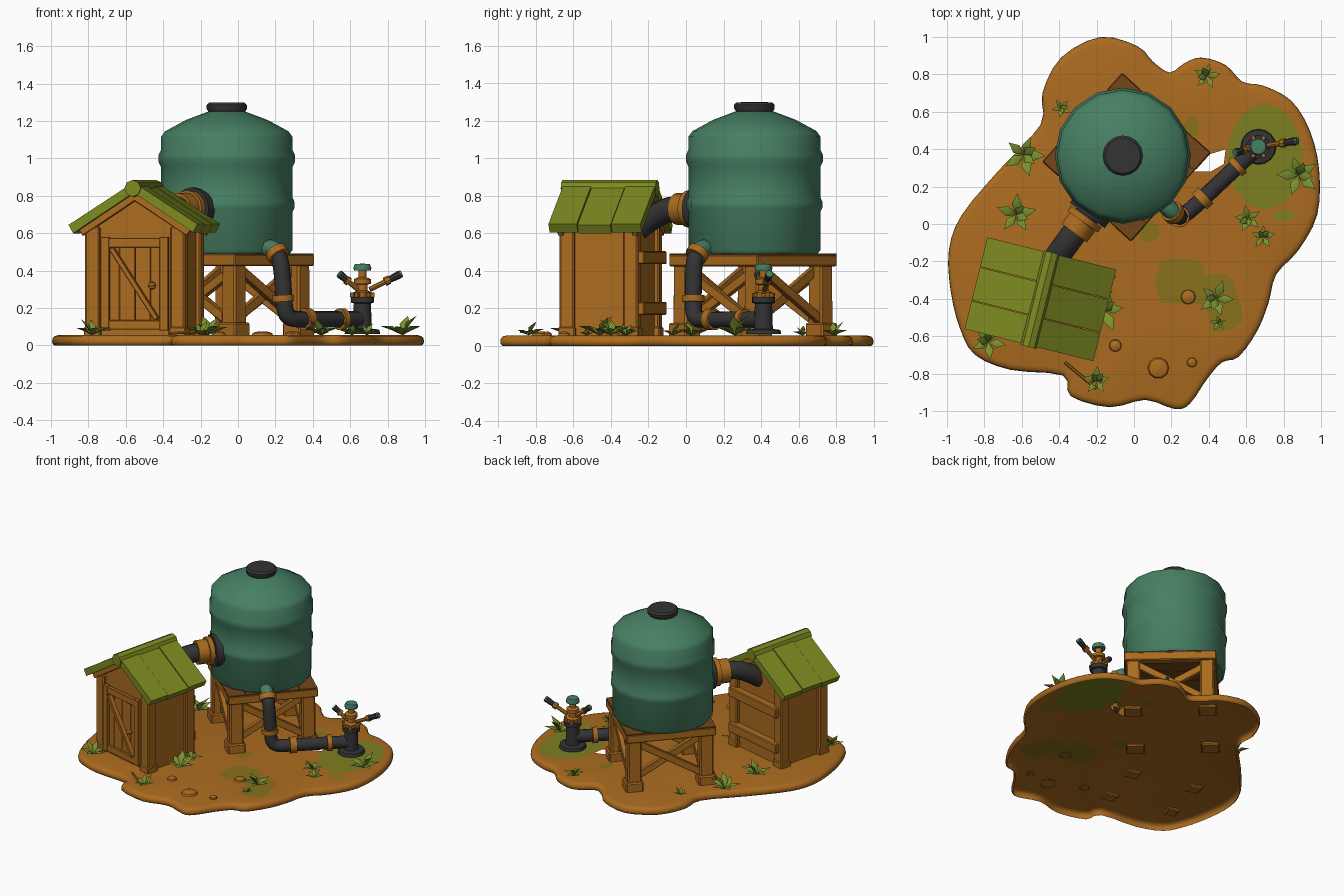
import bpy, bmesh, math, random
from mathutils import Vector, Matrix

random.seed(4)
cube = bpy.data.objects.get("Cube")
if cube:
    bpy.data.objects.remove(cube)


def material(name, *rgb):
    m = bpy.data.materials.new(name)
    m.use_nodes = True
    m.diffuse_color = (*rgb, 1)
    m.node_tree.nodes["Principled BSDF"].inputs["Base Color"].default_value = (*rgb, 1)
    return m


WOOD = material("wood_brown", .41, .148, .014)
DECK = material("deck_dark_brown", .17, .062, .01)
GREEN = material("roof_green", .205, .255, .015)
LEAF = material("leaf_green", .19, .29, .03)
MOSS = material("mound_green", .2, .215, .014)
OLIVE = material("moss_olive", .25, .165, .012)
TEAL = material("tank_teal", .062, .215, .125)
DARK = material("rubber_grey", .034, .034, .036)
HERE = Matrix()
G = .055  # ground level


def finish(name, bm, mat, frame=HERE, angle=35, recalc=True):
    if recalc:
        bmesh.ops.recalc_face_normals(bm, faces=bm.faces)
    for f in bm.faces:
        f.smooth = True
    for e in bm.edges:
        e.smooth = len(e.link_faces) == 2 and e.calc_face_angle(0) < math.radians(angle)
    me = bpy.data.meshes.new(name)
    bm.to_mesh(me)
    bm.free()
    me.materials.append(mat)
    me.transform(frame)
    ob = bpy.data.objects.new(name, me)
    bpy.context.collection.objects.link(ob)


def box(name, size, center, mat, frame=HERE, taper=1):
    bm = bmesh.new()
    bmesh.ops.create_cube(bm, size=1)
    for v in bm.verts:
        s = taper if v.co.z > 0 else 1
        v.co = Vector((v.co.x * size[0] * s, v.co.y * size[1] * s, v.co.z * size[2])) + Vector(center)
    bmesh.ops.bevel(bm, geom=bm.edges[:], offset=min(size) * .1, segments=1, affect='EDGES')
    finish(name, bm, mat, frame, 20)


def aim(a, b):
    d = Vector(b) - Vector(a)
    return Matrix.Translation(a) @ d.to_track_quat('Z', 'Y').to_matrix().to_4x4(), d.length


def beam(name, a, b, w, t, mat, frame=HERE):
    m, n = aim(a, b)
    box(name, (w, t, n), (0, 0, n / 2), mat, frame @ m)


def prism(name, profile, y0, y1, mat, frame=HERE):
    bm = bmesh.new()
    f = bm.faces.new([bm.verts.new((x, y0, z)) for x, z in profile])
    r = bmesh.ops.extrude_face_region(bm, geom=[f])
    bmesh.ops.translate(bm, vec=(0, y1 - y0, 0), verts=[v for v in r["geom"] if isinstance(v, bmesh.types.BMVert)])
    finish(name, bm, mat, frame, 20)


def lathe(name, profile, mat, frame=HERE, sides=16, angle=35):
    bm = bmesh.new()
    vs = [bm.verts.new((r, 0, z)) for r, z in profile]
    es = [bm.edges.new(p) for p in zip(vs, vs[1:])]
    bmesh.ops.spin(bm, geom=vs + es, axis=(0, 0, 1), cent=(0, 0, 0), steps=sides, angle=math.tau)
    bmesh.ops.remove_doubles(bm, verts=bm.verts, dist=.0005)
    finish(name, bm, mat, frame, angle)


def rod(name, a, b, r, mat, sides=14, r2=None):
    m, n = aim(a, b)
    lathe(name, [(0, 0), (r, 0), (r2 or r, n), (0, n)], mat, m, sides)


def smooth_path(pts, closed, n=4):
    pts, out, c = [Vector(p) for p in pts], [], len(pts)
    for i in range(c if closed else c - 1):
        q = [pts[(i + k) % c] if closed else pts[max(0, min(c - 1, i + k))] for k in (-1, 0, 1, 2)]
        for s in range(n):
            t = s / n
            out.append(q[1] + t / 2 * (q[2] - q[0] + t * (2 * q[0] - 5 * q[1] + 4 * q[2] - q[3]
                       + t * (3 * (q[1] - q[2]) + q[3] - q[0]))))
    return out if closed else out + [pts[-1]]


def pipe(name, pts, r, mat):
    cu = bpy.data.curves.new(name, 'CURVE')
    cu.dimensions, cu.bevel_depth, cu.bevel_resolution, cu.use_fill_caps = '3D', r, 2, True
    path = smooth_path(pts, False)
    sp = cu.splines.new('POLY')
    sp.points.add(len(path) - 1)
    for p, co in zip(sp.points, path):
        p.co = (*co, 1)
    tmp = bpy.data.objects.new(name, cu)
    bm = bmesh.new()
    bm.from_mesh(tmp.to_mesh())
    bpy.data.objects.remove(tmp)
    finish(name, bm, mat, angle=50)


# Ground: open shell with rounded rim, a gap and inset moss patches
outline = smooth_path([
    (-.18, 1), (.02, .95), (.1, .87), (.19, .81), (.27, .86), (.36, .89), (.49, .85), (.58, .76), (.69, .74),
    (.84, .66), (.94, .5), (.99, .29), (.98, .05), (.88, -.14), (.76, -.27), (.72, -.42), (.66, -.57), (.56, -.71),
    (.47, -.74), (.39, -.83), (.3, -.96), (.22, -.99), (.06, -.94), (-.13, -.98), (-.34, -.92), (-.38, -.81),
    (-.66, -.78), (-.85, -.7), (-.93, -.56), (-.98, -.36), (-.99, -.14), (-.92, .05), (-.72, .29), (-.5, .53),
    (-.49, .7), (-.39, .89)], True, 3)
gap = [(.27, .28), (.36, .36), (.46, .39), (.49, .4), (.48, .32), (.41, .28)]
moss = smooth_path([(.14, -.2), (.35, -.2), (.38, -.27), (.5, -.27), (.55, -.37), (.58, -.53), (.42, -.58),
                    (.38, -.43), (.14, -.42)], True, 2)


def ellipse(x, y, rx, ry, n):
    return [(x + rx * math.cos(math.tau * i / n), y + ry * math.sin(math.tau * i / n)) for i in range(n)]


def loop(bm, pts, z):
    vs = [bm.verts.new((p[0], p[1], z)) for p in pts]
    return vs, [bm.edges.new((vs[i - 1], vs[i])) for i in range(len(vs))]


patches = [("moss_patch", moss, OLIVE, 0), ("stand_moss", ellipse(.08, -.04, .06, .06, 10), OLIVE, 0),
           ("rear_moss", ellipse(.31, .52, .04, .06, 10), OLIVE, 0),
           ("mound_edge_moss", ellipse(.8, .045, .06, .03, 10), MOSS, 0),
           ("grass_mound", ellipse(.7, .36, .2, .28, 28), MOSS, .02)]
count = len(outline)
inward = []
for i in range(count):
    t = (outline[(i + 1) % count] - outline[i - 1]).normalized()
    inward.append(Vector((t.y, -t.x)))
bm = bmesh.new()
rings = [loop(bm, [p + n * d for p, n in zip(outline, inward)], z)
         for d, z in ((.014, 0), (.003, .008), (0, .022), (.003, .038), (.014, .05), (.034, G))]
for (lo, _), (hi, _) in zip(rings, rings[1:]):
    for i in range(count):
        bm.faces.new((lo[i], lo[i - 1], hi[i - 1], hi[i]))
edges = rings[-1][1] + [e for pts in [gap] + [p[1] for p in patches] for e in loop(bm, pts, G)[1]]
bmesh.ops.triangle_fill(bm, edges=edges, use_beauty=True, normal=(0, 0, 1))
finish("ground", bm, WOOD, angle=60)
for name, pts, mat, rise in patches:
    bm = bmesh.new()
    face = bm.faces.new(loop(bm, pts, G)[0])
    if rise:
        bmesh.ops.inset_individual(bm, faces=[face], thickness=.05, depth=rise)
    finish(name, bm, mat, recalc=False)

# Pebbles
for x, y, r in ((.13, -.77, .06), (-.1, -.65, .035), (.31, -.74, .028), (.29, -.39, .042)):
    lathe("pebble", [(r, -.005), (r * .85, .012), (r * .4, .02), (0, .021)], WOOD, Matrix.Translation((x, y, G)), 10)
rod("twig", (-.37, -.74, .065), (-.2, -.88, .075), .008, WOOD, 6)

# Leafy plants
for x, y, s in ((.39, .79, .07), (-.39, .62, .05), (-.59, .37, .1), (-.63, .05, .1), (.88, .26, .1), (.61, .03, .07),
                (.69, -.07, .06), (.44, -.4, .09), (.45, -.53, .04), (-.78, -.63, .08), (-.16, -.46, .1),
                (-.17, -.32, .07), (-.2, -.84, .07)):
    bm = bmesh.new()
    turn = random.random() * 6
    for i in range(7):
        steep = 1.05 if i > 4 else .5
        length = s * random.uniform(.95, 1.2)
        m = Matrix.Rotation(turn + i * math.tau / 5 + (.6 if i > 4 else 0), 4, 'Z') @ Matrix.Rotation(-steep, 4, 'Y')
        base, mid, tip, left, right, under = [bm.verts.new(m @ (Vector(c) * length)) for c in (
            (0, 0, 0), (.6, 0, .15), (1.1, 0, -.12), (.58, .25, .06), (.58, -.25, .06), (.55, 0, -.04))]
        for a, b in ((left, mid), (mid, right), (right, under), (under, left)):
            bm.faces.new((base, a, b))
            bm.faces.new((tip, b, a))
    finish("plant", bm, LEAF, Matrix.Translation((x, y, G)), 45)

# Tank stand
stand = Matrix.Translation((-.04, .357, 0)) @ Matrix.Rotation(math.radians(48), 4, 'Z')
for i in range(5):
    box("deck_plank", (.124, .63, .014), (-.254 + i * .127, 0, .485), DECK, stand)
for k in range(4):
    side = stand @ Matrix.Rotation(k * math.pi / 2, 4, 'Z')
    box("deck_beam", (.636, .06, .062), (0, -.288, .455), WOOD, side)
    box("stand_leg", (.1, .1, .36), (-.255, -.255, .27), WOOD, side, .95)
    box("stand_foot", (.125, .125, .085), (-.258, -.258, .08), WOOD, side)
    for s in (-1, 1):
        beam("cross_brace", (-.24 * s, -.255 + .02 * s, .13), (.24 * s, -.255 + .02 * s, .41), .035, .05, WOOD, side)

# Water tank
tank = Matrix.Translation((-.06, .365, 0))
lathe("tank", [(0, .49), (.335, .49), (.352, .51), (.352, .715), (.362, .735), (.362, .768), (.352, .79),
               (.352, .955), (.364, .98), (.364, 1.02), (.352, 1.045), (.352, 1.115), (.33, 1.145), (.22, 1.205),
               (.1, 1.25), (0, 1.255)], TEAL, tank, 16, 50)
lathe("tank_cap", [(.095, 1.245), (.108, 1.265), (.108, 1.285), (.095, 1.298), (0, 1.3)], DARK, tank)

# Shed
shed = Matrix.Translation((-.5, -.4, 0)) @ Matrix.Rotation(math.radians(-14), 4, 'Z')
prism("shed_walls", [(-.25, G), (.25, G), (.25, .65), (0, .82), (-.25, .65)], -.19, .19, WOOD, shed)
for s in (-1, 1):
    for v in (-.175, .175):
        box("corner_post", (.08, .08, .6), (s * .235, v, .335), WOOD, shed)
        box("post_foot", (.092, .092, .06), (s * .235, v, .07), WOOD, shed)
        beam("gable_trim", (0, v * 1.17, .8), (s * .3, v * 1.17, .605), .03, .045, WOOD, shed)
    slope = [(0, .87), (s * .355, .645), (s * .33, .6), (0, .815)]
    for i, (a, b) in enumerate(((-.255, -.1), (-.096, .085), (.089, .25))):
        lift = .005 * ((i + (s > 0)) % 2)
        prism("roof_board", [(x, z + lift) for x, z in slope], a, b, GREEN, shed)
rod("roof_ridge", shed @ Vector((0, -.265, .84)), shed @ Vector((0, .255, .84)), .045, GREEN, 8)
for z in (.2, .47):
    box("back_rail", (.5, .06, .07), (0, .215, z), WOOD, shed)

# Door
for i in range(4):
    box("door_plank", (.084, .02, .47), (-.129 + i * .086, -.2, .33), WOOD, shed)
for s in (-1, 1):
    box("door_stile", (.048, .03, .5), (s * .162, -.213, .33), WOOD, shed)
    box("door_rail", (.32, .028, .05), (0, -.212, .33 + s * .22), WOOD, shed)
beam("door_brace", (-.125, -.213, .52), (.125, -.213, .14), .055, .026, WOOD, shed)
lathe("door_knob", [(0, -.022), (.016, -.015), (.022, 0), (.016, .015), (0, .022)], WOOD,
      shed @ Matrix.Translation((.1, -.235, .32)), 10)

# Pipe from tank to shed
pipe("shed_pipe", [(-.18, .14, .73), (-.27, .02, .73), (-.35, -.09, .725), (-.41, -.175, .685),
                   (-.45, -.25, .63)], .068, DARK)
rod("tank_flange", (-.21, .1, .73), (-.25, .045, .73), .115, DARK, 16)
rod("shed_pipe_ring", (-.255, .04, .73), (-.275, .012, .73), .1, WOOD, 16)
rod("shed_pipe_collar", (-.275, .012, .73), (-.32, -.048, .73), .085, WOOD, 16)

# Pipe from tank to pump
pipe("tank_outlet", [(.1, .16, .5), (.165, .105, .52), (.2, .07, .51), (.215, .055, .49)], .046, TEAL)
rod("outlet_ring", (.2, .07, .505), (.22, .05, .475), .06, WOOD)
pipe("pump_pipe", [(.212, .058, .488), (.228, .044, .44), (.24, .04, .34), (.25, .04, .2), (.275, .055, .15),
                   (.33, .1, .14), (.5, .26, .14), (.66, .41, .14)], .045, DARK)
for a, b in (((.242, .04, .235), (.24, .04, .27)), ((.35, .12, .14), (.385, .153, .14)),
             ((.54, .297, .14), (.565, .32, .14))):
    rod("pipe_ring", a, b, .058, WOOD)

# Pump
pump = Matrix.Translation((.665, .413, 0))
lathe("pump_post", [(0, .062), (.095, .062), (.09, .085), (.05, .09), (.046, .225), (.062, .23), (.062, .26),
                    (0, .26)], DARK, pump)
lathe("pump_body", [(0, .26), (.045, .26), (.048, .285), (.028, .295), (.028, .325), (.045, .33), (.045, .355),
                    (.022, .365), (.022, .4), (0, .4)], WOOD, pump, 12)
lathe("pump_cap", [(0, .4), (.045, .4), (.048, .415), (.04, .435), (0, .438)], TEAL, pump, 12)
for k in range(6):
    box("pump_bolt", (.022, .022, .025), (.055, 0, .27), WOOD, pump @ Matrix.Rotation(k * math.pi / 3, 4, 'Z'))
for s, reach in ((1, .2), (-1, .12)):
    elbow, grip, end = [pump @ Vector((s * reach * t, .03 * s * t, z)) for t, z in ((.2, .3), (.6, .34), (1, .38))]
    rod("handle_arm", elbow, grip, .014, WOOD, 8)
    rod("handle_grip", grip, end, .016, DARK, 8, .022)
    rod("handle_tip", end, end + (end - grip) * .12, .02, TEAL, 8)
    rod("handle_ring", grip, grip + (end - grip) * .3, .024, WOOD, 8)
